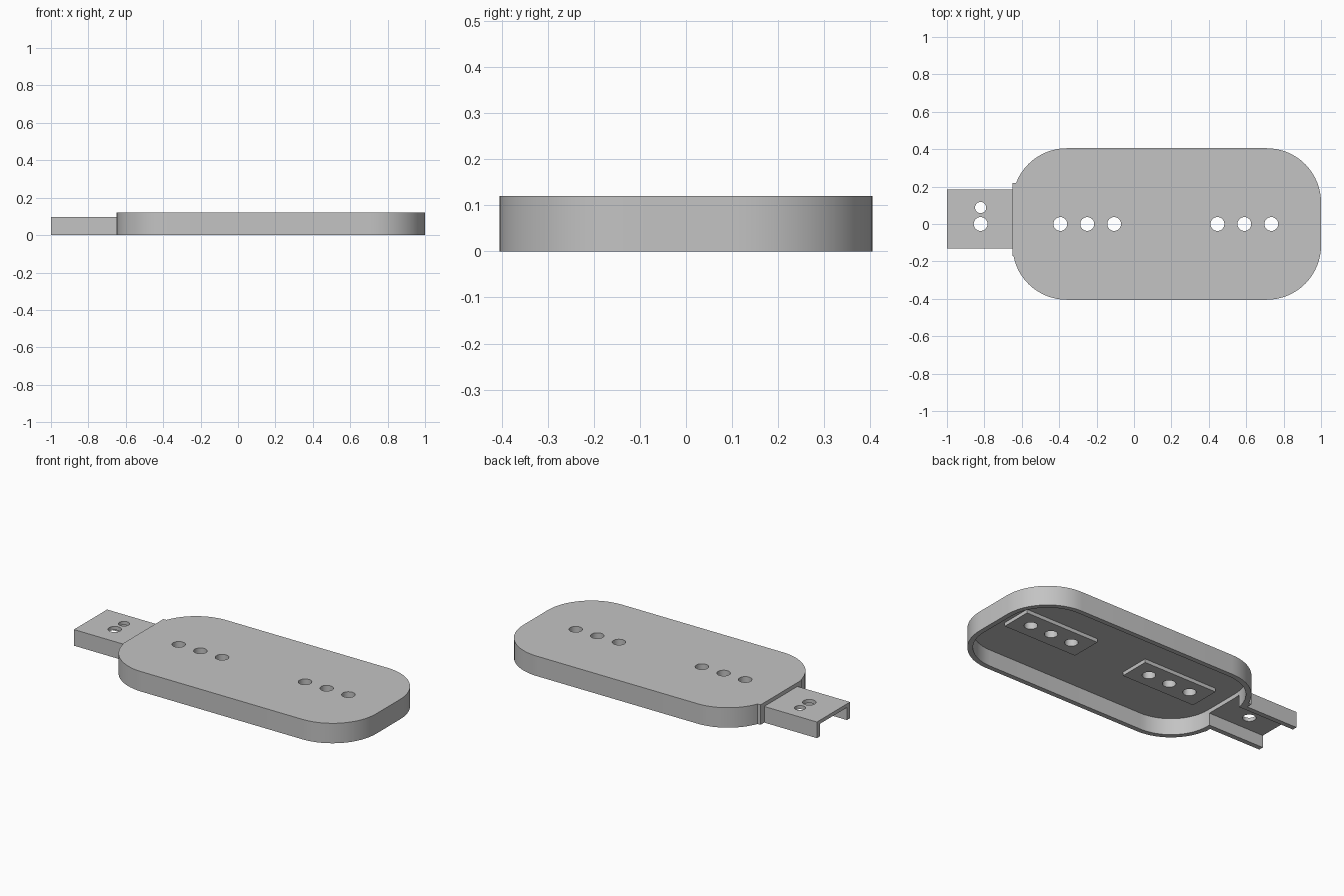
import bpy, bmesh, math

default = bpy.data.objects.get("Cube")
if default:
    bpy.data.objects.remove(default, do_unlink=True)

grey = bpy.data.materials.new("plain_grey")
grey.use_nodes = True
GREY = (0.55, 0.55, 0.55, 1)
grey.diffuse_color = GREY
grey.node_tree.nodes["Principled BSDF"].inputs["Base Color"].default_value = GREY


def prism(name, outline, z0, z1):
    """Extrude a counter-clockwise outline between two heights."""
    bm = bmesh.new()
    face = bm.faces.new([bm.verts.new((x, y, z0)) for x, y in outline])
    top = bmesh.ops.extrude_face_region(bm, geom=[face])["geom"]
    verts = [v for v in top if isinstance(v, bmesh.types.BMVert)]
    bmesh.ops.translate(bm, verts=verts, vec=(0, 0, z1 - z0))
    bmesh.ops.recalc_face_normals(bm, faces=bm.faces)
    mesh = bpy.data.meshes.new(name)
    bm.to_mesh(mesh)
    bm.free()
    mesh.materials.append(grey)
    obj = bpy.data.objects.new(name, mesh)
    bpy.context.collection.objects.link(obj)
    return obj


def box(name, x0, x1, y0, y1, z0, z1):
    return prism(name, [(x0, y0), (x1, y0), (x1, y1), (x0, y1)], z0, z1)


def rounded(x0, x1, half, r, steps=16):
    """Rounded rectangle outline, symmetric about y = 0."""
    corners = [(x1 - r, half - r), (x0 + r, half - r),
               (x0 + r, r - half), (x1 - r, r - half)]
    points = []
    for i, (cx, cy) in enumerate(corners):
        for s in range(steps + 1):
            a = math.pi / 2 * (i + s / steps)
            points.append((cx + r * math.cos(a), cy + r * math.sin(a)))
    return points


def combine(obj, other, operation):
    """Apply a boolean and discard the helper."""
    mod = obj.modifiers.new("combine", 'BOOLEAN')
    mod.operation = operation
    mod.solver = 'EXACT'
    mod.object = other
    graph = bpy.context.evaluated_depsgraph_get()
    mesh = bpy.data.meshes.new_from_object(obj.evaluated_get(graph))
    obj.modifiers.clear()
    obj.data = mesh
    bpy.data.objects.remove(other, do_unlink=True)


def drill(obj, x, y, r):
    outline = [(x + r * math.cos(a), y + r * math.sin(a))
               for a in (math.tau * i / 32 for i in range(32))]
    combine(obj, prism("drill", outline, -0.1, 0.3), 'DIFFERENCE')


LEFT, HALF, RADIUS, HEIGHT = -0.65, 0.405, 0.29, 0.12
WALL, CEILING = 0.03, 0.1
TAB_FLOOR, TAB_Y0, TAB_Y1 = 0.075, -0.13, 0.185

# Hollow tray, open underneath, with a flat collar where the tab joins
body = prism("body_shell", rounded(LEFT, 1, HALF, RADIUS), 0, HEIGHT)
combine(body, box("collar", LEFT, LEFT + 0.06, -0.17, 0.22, 0, HEIGHT), 'UNION')
cavity = rounded(LEFT + WALL, 1 - WALL, HALF - WALL, RADIUS - WALL)
combine(body, prism("cavity", cavity, -0.1, CEILING), 'DIFFERENCE')
combine(body, box("opening", LEFT - 0.05, LEFT + 0.1, TAB_Y0 + WALL,
                  TAB_Y1 - WALL, -0.1, TAB_FLOOR), 'DIFFERENCE')

# Raised pads under each row of three holes
for cx in (-0.25, 0.59):
    combine(body, box("pad", cx - 0.25, cx + 0.25, -0.095, 0.095,
                      CEILING - 0.022, CEILING + 0.01), 'UNION')
    for step in (-1, 0, 1):
        drill(body, cx + step * 0.144, 0, 0.037)

# Channel-shaped end tab
tab = box("end_tab", -1, LEFT, TAB_Y0, TAB_Y1, 0, 0.097)
combine(tab, box("channel", -1.1, LEFT + 0.1, TAB_Y0 + WALL,
                 TAB_Y1 - WALL, -0.1, TAB_FLOOR), 'DIFFERENCE')
drill(tab, -0.82, 0, 0.037)
drill(tab, -0.82, 0.088, 0.03)

# Smooth curved walls, crisp edges
bpy.ops.object.select_all(action='DESELECT')
for obj in (body, tab):
    obj.select_set(True)
bpy.context.view_layer.objects.active = body
bpy.ops.object.shade_smooth_by_angle(angle=math.radians(30))
